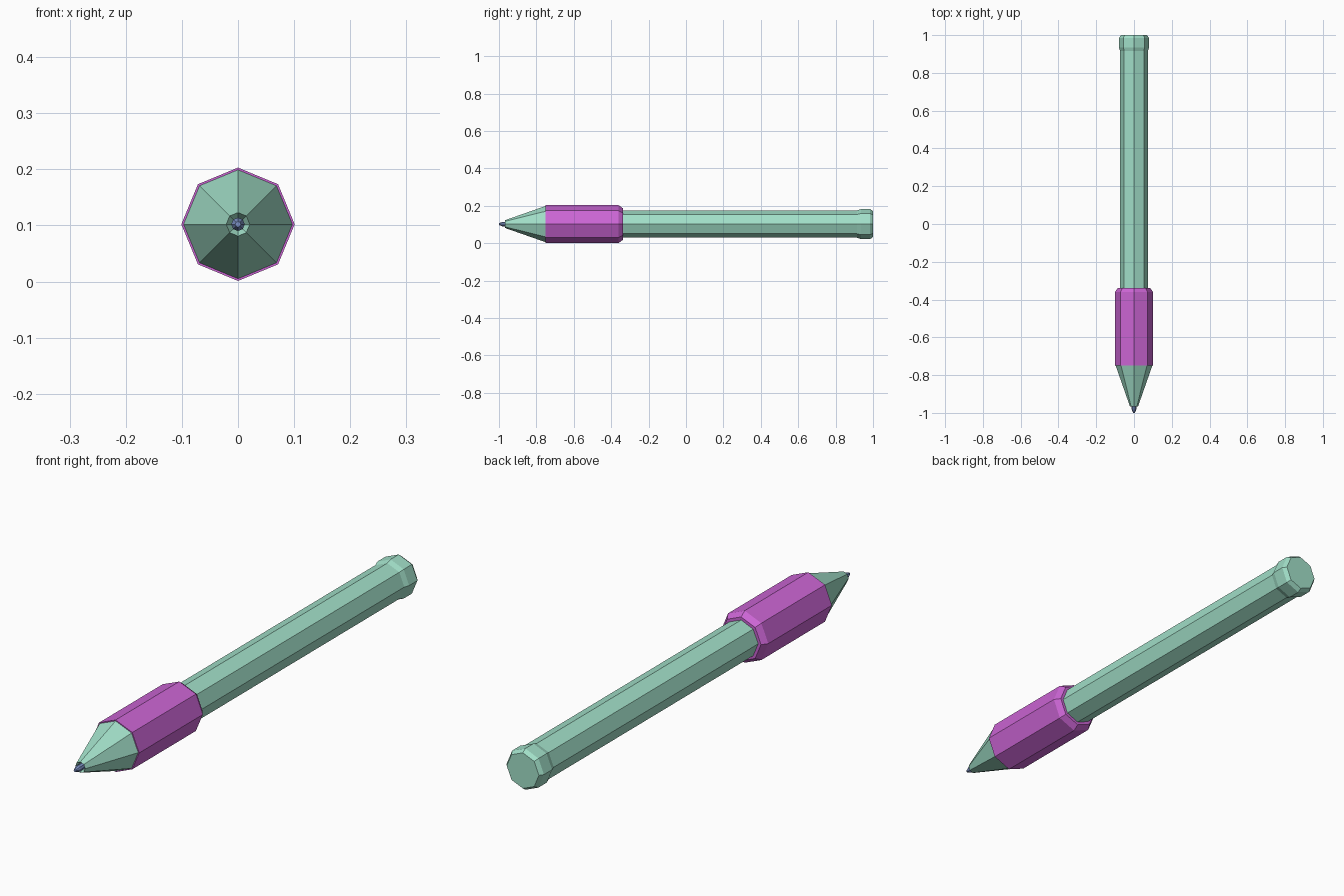
import bpy, bmesh, math

if "Cube" in bpy.data.objects:
    bpy.data.objects.remove(bpy.data.objects["Cube"])

SIDES = 8
AXIS_Z = 0.102


def material(name, rgb):
    m = bpy.data.materials.new(name)
    m.diffuse_color = (*rgb, 1)
    m.use_nodes = True
    m.node_tree.nodes["Principled BSDF"].inputs["Base Color"].default_value = m.diffuse_color
    return m


def lathe(name, profile, mat):
    """Octagonal solid along y from (y, radius) pairs, capped at both ends."""
    bm = bmesh.new()
    rings = []
    for y, r in profile:
        ring = []
        for i in range(SIDES):
            a = 2 * math.pi * i / SIDES
            ring.append(bm.verts.new((r * math.cos(a), y, AXIS_Z + r * math.sin(a))))
        rings.append(ring)
    for a, b in zip(rings, rings[1:]):
        for i in range(SIDES):
            j = (i + 1) % SIDES
            bm.faces.new((a[i], a[j], b[j], b[i]))
    bm.faces.new(rings[0])
    bm.faces.new(rings[-1])
    bmesh.ops.recalc_face_normals(bm, faces=bm.faces)
    me = bpy.data.meshes.new(name)
    bm.to_mesh(me)
    bm.free()
    me.materials.append(mat)
    ob = bpy.data.objects.new(name, me)
    bpy.context.collection.objects.link(ob)
    return ob


green = material("barrel_green", (0.36, 0.74, 0.58))
purple = material("grip_purple", (0.60, 0.13, 0.66))
blue = material("point_blue", (0.20, 0.28, 0.55))

# Barrel with flared, chamfered end
lathe("barrel", [(-0.36, 0.073), (0.915, 0.073), (0.935, 0.08),
                 (0.985, 0.08), (1.0, 0.069)], green)

# Rubber grip with chamfered rear edge
lathe("grip", [(-0.75, 0.101), (-0.36, 0.101), (-0.338, 0.085)], purple)

# Tapered nose with a recessed mouth
lathe("nose_cone", [(-0.74, 0.097), (-0.75, 0.097), (-0.967, 0.021),
                    (-0.95, 0.011)], green)

# Writing point
lathe("writing_point", [(-0.94, 0.012), (-0.982, 0.012), (-1.0, 0.005)], blue)
